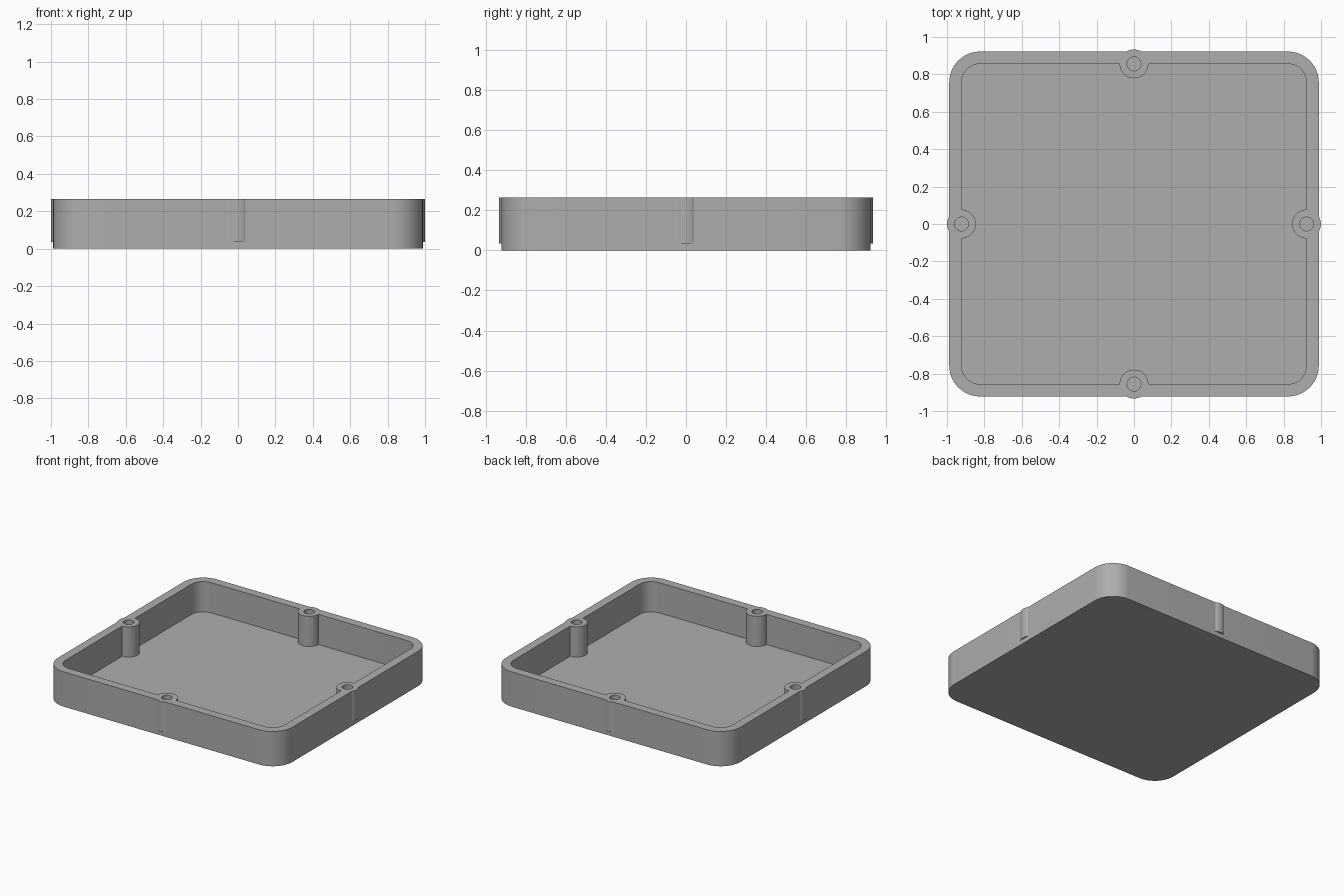
import bpy, bmesh, math

if "Cube" in bpy.data.objects:
    bpy.data.objects.remove(bpy.data.objects["Cube"])

W, D, H = 0.988, 0.922, 0.265      # outer half width, half depth, height
WALL, FLOOR = 0.066, 0.035
CORNER = 0.165
BOSS_R, HOLE_R = 0.077, 0.037

grey = bpy.data.materials.new("plain grey")
grey.diffuse_color = (0.42, 0.42, 0.42, 1)
grey.use_nodes = True
grey.node_tree.nodes["Principled BSDF"].inputs["Base Color"].default_value = grey.diffuse_color


def prism(name, points, z0, z1):
    """Extrude a closed outline from z0 to z1."""
    bm = bmesh.new()
    face = bm.faces.new([bm.verts.new((x, y, z0)) for x, y in points])
    top = bmesh.ops.extrude_face_region(bm, geom=[face])["geom"]
    verts = [v for v in top if isinstance(v, bmesh.types.BMVert)]
    bmesh.ops.translate(bm, verts=verts, vec=(0, 0, z1 - z0))
    bmesh.ops.recalc_face_normals(bm, faces=bm.faces)
    mesh = bpy.data.meshes.new(name)
    bm.to_mesh(mesh)
    bm.free()
    mesh.materials.append(grey)
    ob = bpy.data.objects.new(name, mesh)
    bpy.context.collection.objects.link(ob)
    return ob


def arc(cx, cy, r, start, sweep, n):
    return [(cx + r * math.cos(start + sweep * i / n),
             cy + r * math.sin(start + sweep * i / n)) for i in range(n + 1)]


def rounded_rect(hx, hy, r):
    pts = []
    for i, (sx, sy) in enumerate([(1, 1), (-1, 1), (-1, -1), (1, -1)]):
        pts += arc(sx * (hx - r), sy * (hy - r), r, i * math.pi / 2, math.pi / 2, 12)
    return pts


def circle(c, r, n=48):
    return arc(c[0], c[1], r, 0, 2 * math.pi, n)[:-1]


def boolean(target, tool, operation):
    """Apply one boolean, then discard the tool."""
    mod = target.modifiers.new("bool", "BOOLEAN")
    mod.operation, mod.solver, mod.object = operation, "EXACT", tool
    bpy.context.view_layer.update()
    graph = bpy.context.evaluated_depsgraph_get()
    mesh = bpy.data.meshes.new_from_object(target.evaluated_get(graph))
    target.modifiers.clear()
    target.data = mesh
    bpy.data.objects.remove(tool)


# Tray block and the cavity that hollows it
tray = prism("tray", rounded_rect(W, D, CORNER), 0, H)
cavity = prism("cavity_cutter", rounded_rect(W - WALL, D - WALL, CORNER - WALL), FLOOR, H + 0.1)

# Screw bosses centred on the inner wall line of each side
centres = [(W - WALL, 0), (WALL - W, 0), (0, D - WALL), (0, WALL - D)]
for c in centres:
    boolean(tray, prism("boss", circle(c, BOSS_R), FLOOR, H), "UNION")
    boolean(cavity, prism("boss_gap", circle(c, BOSS_R), 0, H + 0.2), "DIFFERENCE")
boolean(tray, cavity, "DIFFERENCE")

# Screw holes
for c in centres:
    boolean(tray, prism("hole_cutter", circle(c, HOLE_R), FLOOR, H + 0.1), "DIFFERENCE")

# Smooth the round walls, keep the rims sharp
bpy.ops.object.select_all(action="DESELECT")
tray.select_set(True)
bpy.context.view_layer.objects.active = tray
bpy.ops.object.shade_smooth_by_angle(angle=math.radians(30))
